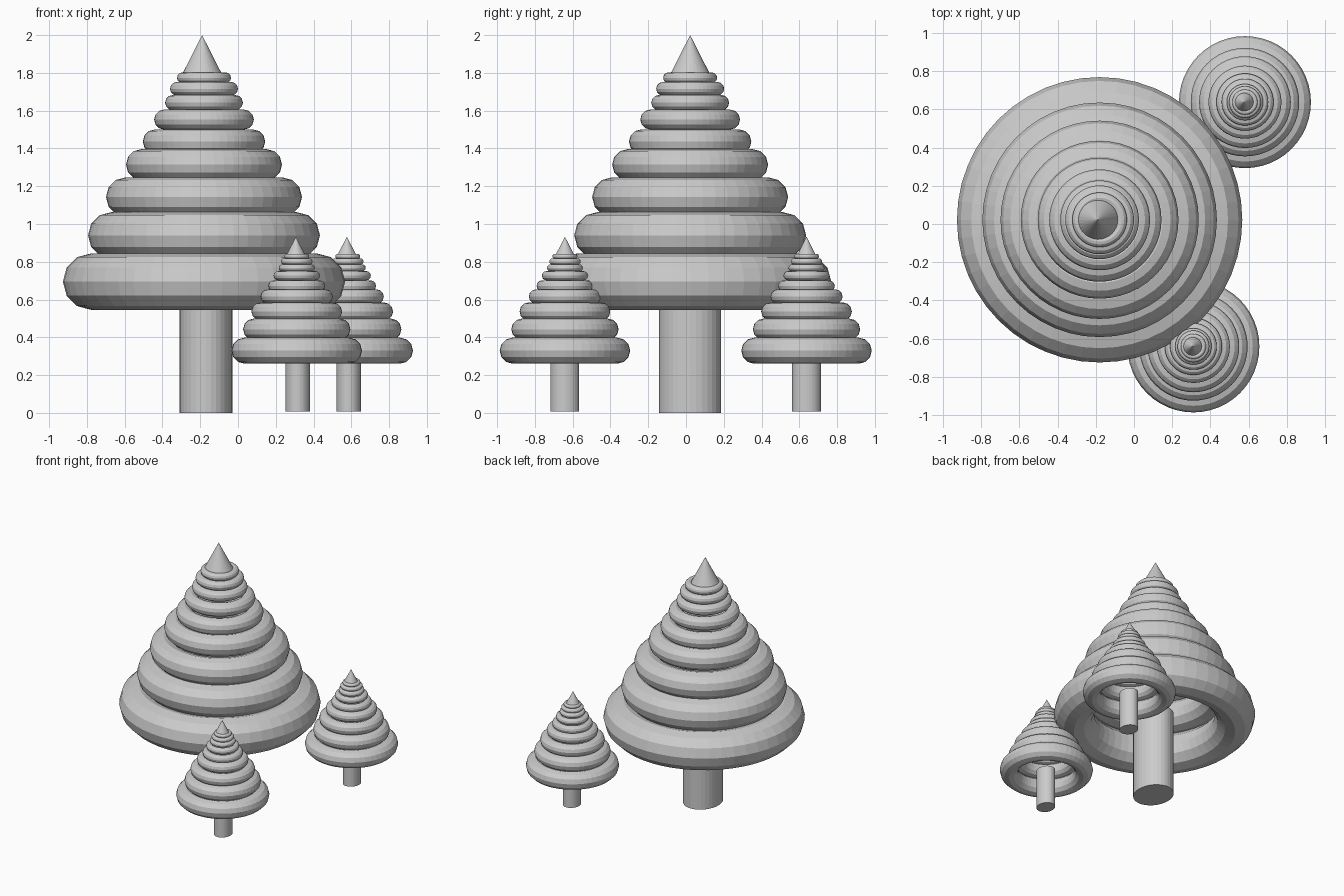
import bpy
import bmesh
import math
from mathutils import Matrix, Vector

cube = bpy.data.objects.get("Cube")
if cube:
    bpy.data.objects.remove(cube, do_unlink=True)

grey = bpy.data.materials.new("plain_grey")
grey.use_nodes = True
grey.diffuse_color = (0.6, 0.6, 0.6, 1)
grey.node_tree.nodes["Principled BSDF"].inputs["Base Color"].default_value = (0.6, 0.6, 0.6, 1)

# Foliage rings of the full-size tree: (outer radius, height of centre)
RINGS = [(0.747, 0.695), (0.614, 0.94), (0.519, 1.143), (0.413, 1.314), (0.324, 1.436),
         (0.264, 1.553), (0.206, 1.642), (0.18, 1.716), (0.143, 1.774)]


def finish(name, bm, parent_matrix):
    mesh = bpy.data.meshes.new(name)
    bmesh.ops.recalc_face_normals(bm, faces=bm.faces)
    bm.to_mesh(mesh)
    bm.free()
    mesh.materials.append(grey)
    obj = bpy.data.objects.new(name, mesh)
    bpy.context.collection.objects.link(obj)
    obj.matrix_world = parent_matrix


def ring(name, outer, z, matrix):
    """Faceted torus whose tube is a quarter of its main radius."""
    major = outer / 1.25
    minor = major / 4
    steps, sides = 48, 12
    bm = bmesh.new()
    loops = []
    for i in range(steps):
        turn = Matrix.Rotation(math.tau * i / steps, 3, 'Z')
        angles = [math.tau * j / sides for j in range(sides)]
        loops.append([bm.verts.new(turn @ Vector((major + minor * math.cos(a), 0, z + minor * math.sin(a))))
                      for a in angles])
    for i in range(steps):
        a, b = loops[i], loops[(i + 1) % steps]
        for j in range(sides):
            k = (j + 1) % sides
            bm.faces.new((a[j], b[j], b[k], a[k]))
    finish(name, bm, matrix)


def cone(name, r1, r2, bottom, top, centre, stretch, matrix):
    bm = bmesh.new()
    place = Matrix.Translation((*centre, (bottom + top) / 2)) @ Matrix.Diagonal((1, stretch, 1, 1))
    bmesh.ops.create_cone(bm, cap_ends=True, segments=32, radius1=r1, radius2=r2,
                          depth=top - bottom, matrix=place)
    finish(name, bm, matrix)


def tree(prefix, location, scale):
    matrix = Matrix.Translation(location) @ Matrix.Scale(scale, 4)
    # Slightly oval trunk, stacked foliage rings, pointed tip
    cone(prefix + "_trunk", 0.14, 0.14, 0, 0.68, (0.01, 0), 1.17, matrix)
    for i, (outer, z) in enumerate(RINGS):
        ring(f"{prefix}_foliage_ring_{i + 1}", outer, z, matrix)
    cone(prefix + "_tip", 0.112, 0, 1.78, 2, (-0.01, 0), 1, matrix)


tree("large_tree", (-0.18, 0.022, 0), 1)
tree("front_small_tree", (0.311, -0.641, 0.008), 0.4625)
tree("back_small_tree", (0.581, 0.638, 0.008), 0.4625)
